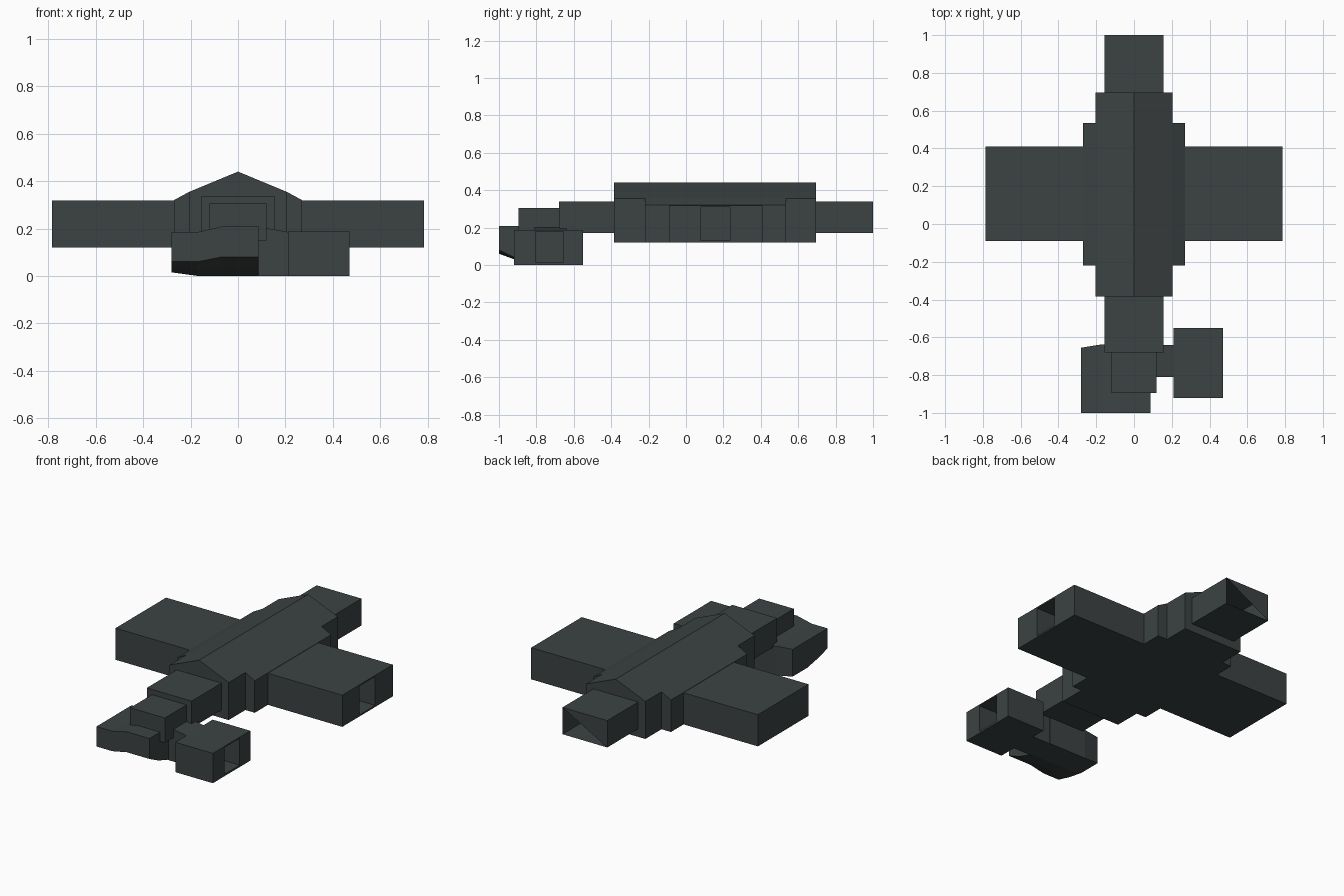
import bpy, bmesh
from mathutils import Vector

if "Cube" in bpy.data.objects:
    bpy.data.objects.remove(bpy.data.objects["Cube"])

hull = bpy.data.materials.new("dark slate")
hull.diffuse_color = (0.045, 0.055, 0.055, 1)
hull.use_nodes = True
hull.node_tree.nodes["Principled BSDF"].inputs["Base Color"].default_value = hull.diffuse_color


def finish(name, bm):
    bmesh.ops.recalc_face_normals(bm, faces=bm.faces[:])
    me = bpy.data.meshes.new(name)
    bm.to_mesh(me)
    bm.free()
    me.materials.append(hull)
    ob = bpy.data.objects.new(name, me)
    bpy.context.collection.objects.link(ob)
    return ob


def box_mesh(x0, x1, y0, y1, z0, z1):
    bm = bmesh.new()
    bmesh.ops.create_cube(bm, size=1)
    for v in bm.verts:
        v.co = Vector((x1 if v.co.x > 0 else x0,
                       y1 if v.co.y > 0 else y0,
                       z1 if v.co.z > 0 else z0))
    return bm


def box(name, *dims):
    return finish(name, box_mesh(*dims))


def loft(name, sections):
    """Skin a row of matching closed sections and cap both ends."""
    bm = bmesh.new()
    rings = [[bm.verts.new(p) for p in s] for s in sections]
    for a, b in zip(rings, rings[1:]):
        for i in range(len(a)):
            j = (i + 1) % len(a)
            bm.faces.new((a[i], a[j], b[j], b[i]))
    bm.faces.new(rings[0])
    bm.faces.new(rings[-1])
    return finish(name, bm)


def box_with_doorway(name, dims, y0, y1, z0, z1, depth):
    """Box whose +x end has a deep rectangular doorway."""
    bm = box_mesh(*dims)
    end = max(bm.faces, key=lambda f: f.calc_center_median().x)
    corners = [v for v in end.verts]
    x = dims[1]
    ym, zm = (dims[2] + dims[3]) / 2, (dims[4] + dims[5]) / 2
    bm.faces.remove(end)

    def ring(px):
        return [bm.verts.new((px, y1 if v.co.y > ym else y0,
                              z1 if v.co.z > zm else z0)) for v in corners]
    rings = [corners, ring(x), ring(x - depth)]
    for a, b in zip(rings, rings[1:]):
        for i in range(4):
            j = (i + 1) % 4
            bm.faces.new((a[i], a[j], b[j], b[i]))
    bm.faces.new(rings[-1])
    return finish(name, bm)


def gable(name, profile, y0, y1):
    pts = profile + [(-x, z) for x, z in reversed(profile) if x > 0]
    return loft(name, [[(x, y, z) for x, z in pts] for y in (y0, y1)])


# Central hall: long ridge-roofed core and wider, shorter shoulders
gable("central_hall", [(0, 0.44), (0.205, 0.355), (0.205, 0.12)], -0.385, 0.695)
for s, side in ((-1, "left"), (1, "right")):
    prof = [(0.18, 0.12), (0.27, 0.12), (0.27, 0.32), (0.205, 0.355), (0.18, 0.36)]
    loft(side + "_shoulder", [[(s * x, y, z) for x, z in prof] for y in (-0.22, 0.535)])

# Side wings, the right one with a doorway
box("left_wing", -0.785, -0.25, -0.09, 0.41, 0.12, 0.318)
box_with_doorway("right_wing", (0.25, 0.785, -0.09, 0.41, 0.12, 0.318),
                 0.08, 0.235, 0.13, 0.31, 0.4)

# Rear passage with a half-open end
bm = box_mesh(-0.155, 0.155, 0.69, 1.0, 0.17, 0.338)
end = max(bm.faces, key=lambda f: f.calc_center_median().y)
kept = [v for v in end.verts if v.co.x < 0 or v.co.z > 0.25]
bm.faces.remove(end)
bm.faces.new(kept)
finish("rear_passage", bm)

# Front passage and the stepped block ahead of it
box("front_passage", -0.155, 0.155, -0.68, -0.38, 0.17, 0.338)
box("front_step", -0.12, 0.12, -0.895, -0.66, 0.15, 0.305)

# Low front room with a raised, sloped underside at the front
rows = [(-0.28, 0.185, -0.655, 0.06, 0.015), (-0.17, 0.185, -0.637, 0.06, 0.0),
        (-0.07, 0.208, -0.637, 0.08, 0.0), (0.087, 0.208, -0.637, 0.08, 0.0)]
loft("low_room", [[(x, -1, top), (x, back, top), (x, back, low), (x, -0.8, low),
                   (x, -0.91, low + (lip - low) * 0.45), (x, -1, lip)]
                  for x, top, back, lip, low in rows])

# Link and side room with a doorway
loft("link", [[(x, -0.81, 0), (x, -0.64, 0), (x, -0.64, t), (x, -0.81, t)]
              for x, t in ((0.08, 0.208), (0.215, 0.185))])
box_with_doorway("side_room", (0.21, 0.47, -0.92, -0.55, 0, 0.187),
                 -0.805, -0.655, 0.012, 0.18, 0.24)
